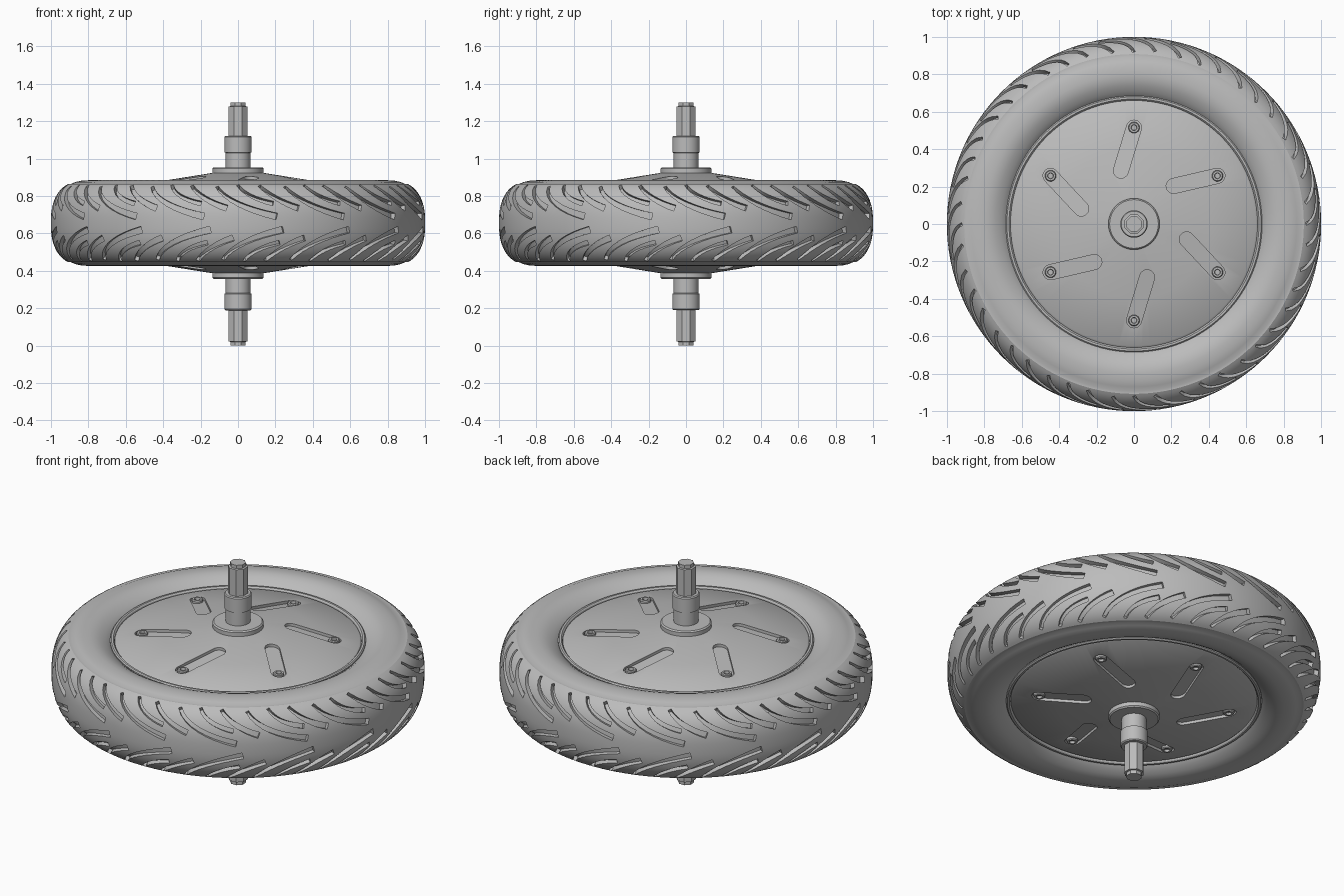
import bpy, bmesh, math
from mathutils import Vector, Matrix

if "Cube" in bpy.data.objects:
    bpy.data.objects.remove(bpy.data.objects["Cube"], do_unlink=True)

MID = 0.655                      # height of the wheel's middle plane
R0, A, B, N = 0.80, 0.20, 0.23, 2.5   # rounded tread section
REPEATS = 16

grey = bpy.data.materials.new("plain grey")
grey.use_nodes = True
grey.diffuse_color = (0.5, 0.5, 0.5, 1)
grey.node_tree.nodes["Principled BSDF"].inputs["Base Color"].default_value = (0.5, 0.5, 0.5, 1)


def make(name, bm):
    bmesh.ops.recalc_face_normals(bm, faces=bm.faces)
    mesh = bpy.data.meshes.new(name)
    bm.to_mesh(mesh)
    bm.free()
    obj = bpy.data.objects.new(name, mesh)
    bpy.context.collection.objects.link(obj)
    mesh.materials.append(grey)
    return obj


def smooth(obj, angle=30):
    bpy.ops.object.select_all(action='DESELECT')
    obj.select_set(True)
    bpy.context.view_layer.objects.active = obj
    bpy.ops.object.shade_smooth_by_angle(angle=math.radians(angle))


def skin(bm, rings, loop=False, caps=True):
    """Bridge equal rings of points into a closed skin."""
    vs = [[bm.verts.new(p) for p in ring] for ring in rings]
    n = len(vs[0])
    pairs = list(zip(vs, vs[1:])) + ([(vs[-1], vs[0])] if loop else [])
    for a, b in pairs:
        for i in range(n):
            j = (i + 1) % n
            bm.faces.new((a[i], a[j], b[j], b[i]))
    if caps and not loop:
        bm.faces.new(vs[0])
        bm.faces.new(vs[-1])


def circle(r, z, n, center=(0, 0), turn=0.0):
    return [Vector((center[0] + r * math.cos(turn + math.tau * i / n),
                    center[1] + r * math.sin(turn + math.tau * i / n), z)) for i in range(n)]


def lathe(name, profile, n=96, loop=False):
    bm = bmesh.new()
    skin(bm, [circle(r, MID + z, n) for r, z in profile], loop)
    return make(name, bm)


def cut(obj, cutter):
    mod = obj.modifiers.new("cut", 'BOOLEAN')
    mod.object = cutter
    mod.operation = 'DIFFERENCE'
    mod.solver = 'EXACT'
    graph = bpy.context.evaluated_depsgraph_get()
    mesh = bpy.data.meshes.new_from_object(obj.evaluated_get(graph))
    obj.modifiers.clear()
    obj.data = mesh
    bpy.data.objects.remove(cutter, do_unlink=True)


# Tyre: rounded tread, small shoulder step, sidewall dipping to the rim
half = []
for i in range(0, 15):
    t = math.radians(62.5) * i / 14
    half.append((R0 + A * math.cos(t) ** (2 / N), B * math.sin(t) ** (2 / N)))
half += [(0.893, 0.209), (0.87, 0.219), (0.84, 0.226), (0.80, 0.229), (0.77, 0.226),
         (0.74, 0.216), (0.71, 0.199), (0.685, 0.18), (0.64, 0.12)]
section = [(r, -z) for r, z in reversed(half[1:])] + half
tyre = lathe("tyre", section, 128, loop=True)


def tread_point(deg, z):
    """Point and normal on the tread surface."""
    k = abs(z) / B
    dr = (1 - k ** N) ** (1 / N)
    nr, nz = dr ** (N - 1) / A, math.copysign(k ** (N - 1) / B, z)
    a = math.radians(deg)
    c, s = math.cos(a), math.sin(a)
    r = R0 + A * dr
    return Vector((r * c, r * s, MID + z)), Vector((nr * c, nr * s, nz)).normalized()


def groove(bm, path, start, side, w0, w1, steps=8):
    """Curved tapering cutter that follows the tread."""
    pts = []
    for i in range(steps + 1):
        t = i / steps
        f = ((1 - t) ** 2, 2 * t * (1 - t), t * t)
        pts.append(tread_point(start + sum(k * p[0] for k, p in zip(f, path)),
                               side * sum(k * p[1] for k, p in zip(f, path))))
    rings = []
    for i, (p, n) in enumerate(pts):
        along = pts[min(i + 1, steps)][0] - pts[max(i - 1, 0)][0]
        across = n.cross(along).normalized() * (w0 + (w1 - w0) * i / steps) / 2
        rings.append([p - across - n * 0.025, p + across - n * 0.025,
                      p + across + n * 0.02, p - across + n * 0.02])
    skin(bm, rings)


# Tread grooves: three curved cuts per repeat on each half
GROOVES = [([(0, 0.035), (-14, 0.09), (-19, 0.195)], 0.036, 0.018),
           ([(7, 0.08), (0, 0.12), (-5, 0.2)], 0.034, 0.02),
           ([(-1, 0.105), (-9, 0.135), (-12, 0.202)], 0.026, 0.016)]
bm = bmesh.new()
for side in (1, -1):
    for k in range(REPEATS):
        start = -90 + 12 + k * 360 / REPEATS + (2 if side < 0 else 0)
        for path, w0, w1 in GROOVES:
            groove(bm, path, start, side, w0, w1)
cut(tyre, make("tread_cutter", bm))
smooth(tyre)


# Hub: shallow cone on both sides with a raised lip
def cone(r):
    return 0.29 - 0.16 * r


hub_half = [(0.685, 0.17), (0.685, 0.186), (0.679, 0.192), (0.668, 0.192), (0.662, 0.186),
            (0.66, cone(0.66) - 0.006), (0.65, cone(0.65)), (0.4, cone(0.4)), (0.1, cone(0.1))]
hub = lathe("hub", [(r, -z) for r, z in reversed(hub_half)] + hub_half, 96)

# Slots in the hub, each with a socket bolt at the outer end
outer, inner = Vector((0, 0.515)), Vector((-0.07, 0.285))
axis = (outer - inner).normalized()
start = math.atan2(axis.y, axis.x) - math.pi / 2
outline = []
for end, turn in ((outer, start), (inner, start + math.pi)):
    outline += [end + 0.04 * Vector((math.cos(turn + math.pi * i / 10),
                                     math.sin(turn + math.pi * i / 10))) for i in range(11)]
bm = bmesh.new()
bolts = bmesh.new()
for side in (1, -1):
    for k in range(6):
        rot = Matrix.Rotation(math.tau * k / 6, 2)
        flat = [rot @ p for p in outline]
        skin(bm, [[Vector((p.x, p.y, MID + side * (cone(p.length) + dz))) for p in flat]
                  for dz in (-0.016, 0.06)])
        c = rot @ outer
        z = MID + side * cone(c.length)
        rings = [circle(r, z + side * dz, n, c) for r, dz, n in
                 ((0.03, -0.03, 18), (0.03, -0.002, 18), (0.026, 0.003, 18),
                  (0.016, 0.003, 18), (0.014, -0.01, 18))]
        skin(bolts, rings)
cut(hub, make("slot_cutter", bm))
smooth(hub)
smooth(make("slot_bolts", bolts))

# Axle: flange, round collar and faceted end on both sides
for side, label in ((1, "upper"), (-1, "lower")):
    flange = [(0.137, 0.255), (0.137, 0.291), (0.13, 0.298), (0.06, 0.298)]
    smooth(lathe(label + "_flange", [(r, side * z) for r, z in flange], 64))
    collar = [(0.066, 0.28), (0.066, 0.375), (0.073, 0.378), (0.073, 0.46), (0.068, 0.466)]
    smooth(lathe(label + "_collar", [(r, side * z) for r, z in collar], 48))
    tip = 1.30 if side > 0 else 0.0
    bm = bmesh.new()
    skin(bm, [circle(r, z, 8, turn=math.pi / 8) for r, z in
              ((0.054, MID + side * 0.45), (0.054, tip - side * 0.022),
               (0.043, tip - side * 0.02), (0.043, tip))])
    make(label + "_axle_end", bm)
